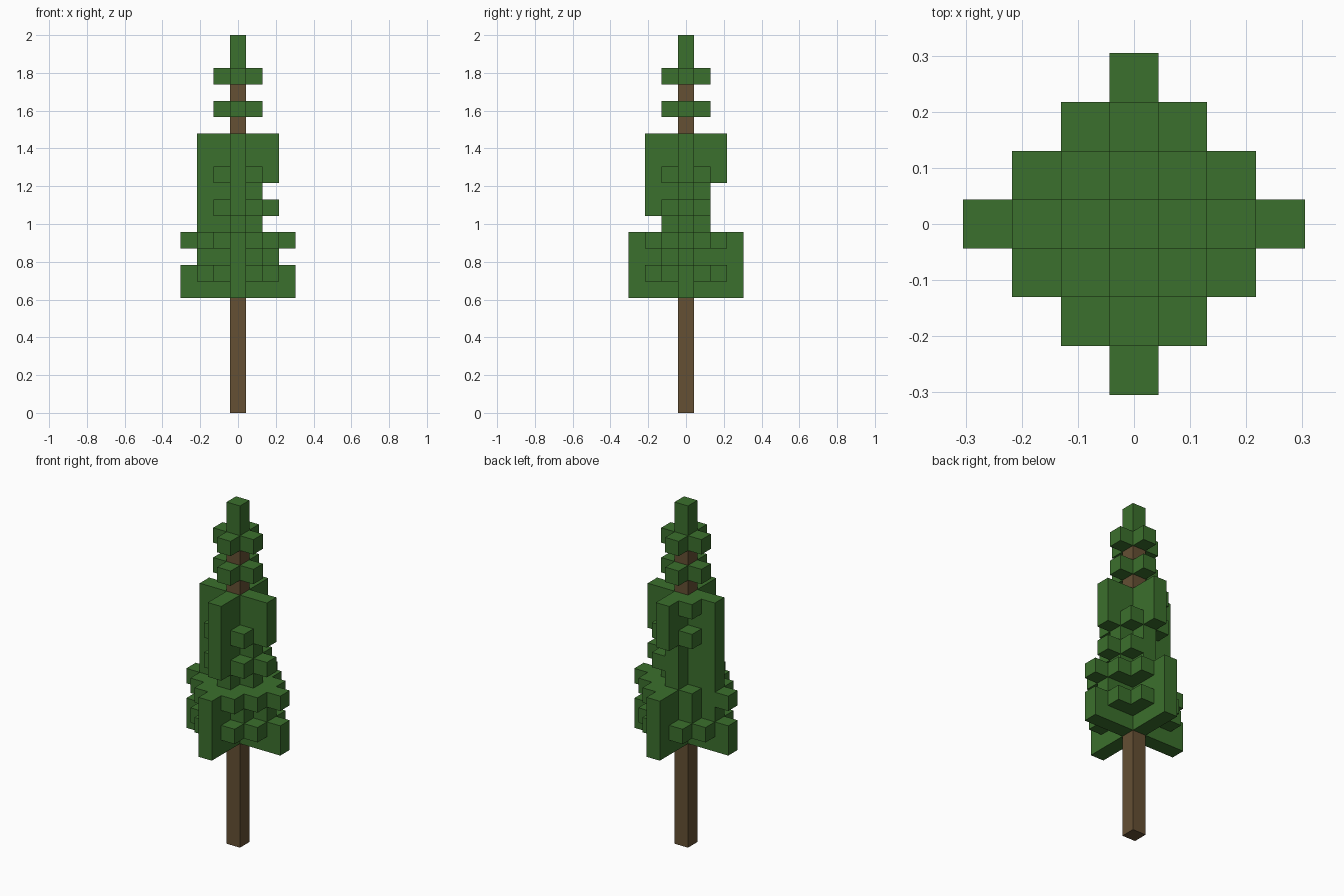
import bpy, bmesh
from mathutils import Vector

V = 2 / 23  # block size: the tree is 23 blocks tall

cube = bpy.data.objects.get("Cube")
if cube:
    bpy.data.objects.remove(cube, do_unlink=True)


def make_material(name, rgb):
    mat = bpy.data.materials.new(name)
    mat.use_nodes = True
    mat.diffuse_color = (*rgb, 1)
    mat.node_tree.nodes["Principled BSDF"].inputs["Base Color"].default_value = (*rgb, 1)
    return mat


def plus(west, east, south, north):
    """Cross of blocks with a separate length for each arm."""
    return ({(x, 0) for x in range(-west, east + 1)}
            | {(0, y) for y in range(-south, north + 1)})


def diamond(r):
    return {(x, y) for x in range(-r, r + 1) for y in range(-r, r + 1)
            if abs(x) + abs(y) <= r}


def block_object(name, blocks, mat):
    """Join blocks into one shell holding only the exposed faces."""
    bm = bmesh.new()
    for b in blocks:
        for axis in range(3):
            for sign in (-1, 1):
                n = Vector((0, 0, 0))
                n[axis] = sign
                if tuple(int(c) for c in Vector(b) + n) in blocks:
                    continue
                u, w = Vector((0, 0, 0)), Vector((0, 0, 0))
                u[(axis + 1) % 3] = 0.5
                w[(axis + 2) % 3] = 0.5 * sign
                mid = Vector(b) + Vector((0, 0, 0.5)) + n / 2
                bm.faces.new([bm.verts.new((mid + i * u + j * w) * V)
                              for i, j in ((-1, -1), (1, -1), (1, 1), (-1, 1))])
    bmesh.ops.remove_doubles(bm, verts=bm.verts, dist=V / 100)
    bmesh.ops.dissolve_limit(bm, angle_limit=0.01, verts=bm.verts, edges=bm.edges)
    mesh = bpy.data.meshes.new(name)
    bm.to_mesh(mesh)
    bm.free()
    mesh.materials.append(mat)
    obj = bpy.data.objects.new(name, mesh)
    bpy.context.collection.objects.link(obj)
    return obj


# Foliage layers from the bottom up, by block height
layers = {
    7: plus(3, 3, 3, 3),
    8: diamond(3),
    9: plus(2, 2, 3, 3) | {(1, -1), (-1, 1)},
    10: diamond(3) - {(-1, 2), (-2, 1)},
    11: plus(2, 1, 1, 1),
    12: diamond(2) - {(0, 2), (-1, 1)},
    13: plus(2, 1, 2, 1),
    14: diamond(2),
    15: plus(2, 2, 2, 2),
    16: plus(2, 2, 2, 2) | {(-1, 1)},
    18: diamond(1),
    20: diamond(1),
}
trunk_top = 21
leaves = {(x, y, k) for k, cells in layers.items()
          for x, y in cells if (x, y) != (0, 0)}
tip = {(0, 0, k) for k in (21, 22)}
trunk = {(0, 0, k) for k in range(trunk_top)}

green = make_material("leaf green", (0.044, 0.160, 0.026))
brown = make_material("bark brown", (0.130, 0.080, 0.034))

block_object("trunk", trunk, brown)
block_object("foliage", leaves, green)
block_object("tree_tip", tip, green)
